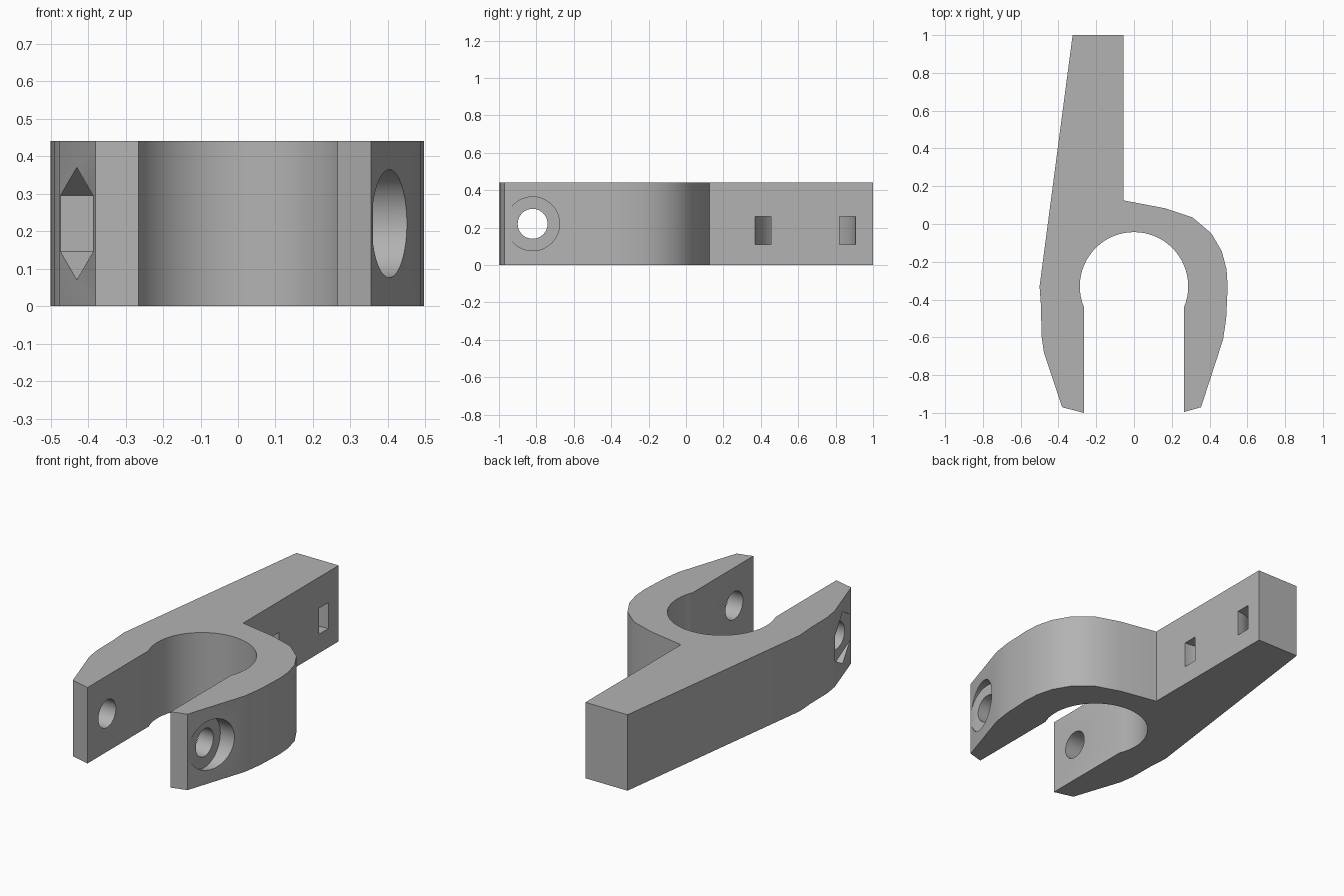
import bpy
import bmesh
from math import pi, cos, sin, radians
from mathutils import Matrix

if "Cube" in bpy.data.objects:
    bpy.data.objects.remove(bpy.data.objects["Cube"], do_unlink=True)

HEIGHT = 0.44
MID = HEIGHT / 2
BOLT_Y = -0.82

grey = bpy.data.materials.new("grey plastic")
grey.use_nodes = True
colour = (0.45, 0.45, 0.45, 1)
grey.diffuse_color = colour
grey.node_tree.nodes["Principled BSDF"].inputs["Base Color"].default_value = colour


def add_object(name, bm):
    bmesh.ops.recalc_face_normals(bm, faces=bm.faces)
    mesh = bpy.data.meshes.new(name)
    bm.to_mesh(mesh)
    bm.free()
    mesh.materials.append(grey)
    obj = bpy.data.objects.new(name, mesh)
    bpy.context.collection.objects.link(obj)
    return obj


def prism(name, outline, z0, z1):
    """Extrude an xy outline from z0 to z1."""
    bm = bmesh.new()
    face = bm.faces.new([bm.verts.new((x, y, z0)) for x, y in outline])
    grown = bmesh.ops.extrude_face_region(bm, geom=[face])["geom"]
    top = [v for v in grown if isinstance(v, bmesh.types.BMVert)]
    bmesh.ops.translate(bm, verts=top, vec=(0, 0, z1 - z0))
    return add_object(name, bm)


def cross_cutter(name, radius, sides, x0, x1):
    """Cylinder or hexagon along x on the bolt axis, with a corner pointing up."""
    bm = bmesh.new()
    place = Matrix.Translation(((x0 + x1) / 2, BOLT_Y, MID)) @ Matrix.Rotation(pi / 2, 4, 'Y')
    bmesh.ops.create_cone(bm, cap_ends=True, segments=sides, radius1=radius,
                          radius2=radius, depth=x1 - x0, matrix=place)
    # Put a corner of the hexagon at the top
    top = max(v.co.z for v in bm.verts)
    if top < MID + radius - 0.001:
        bmesh.ops.rotate(bm, verts=bm.verts, cent=(0, BOLT_Y, MID),
                         matrix=Matrix.Rotation(pi / sides, 3, 'X'))
    return add_object(name, bm)


def arc(cx, cy, r, start, end, steps):
    angles = [radians(start + (end - start) * i / steps) for i in range(steps + 1)]
    return [(cx + r * cos(a), cy + r * sin(a)) for a in angles]


# Clamp outline: tail, curved right arm, round bore, left arm
tail_and_right = [(-0.325, 1), (-0.055, 1), (-0.055, 0.125), (0.165, 0.083),
                  (0.31, 0.035), (0.41, -0.05), (0.465, -0.145), (0.49, -0.24),
                  (0.496, -0.33), (0.488, -0.5), (0.472, -0.61),
                  (0.355, -0.97), (0.265, -0.995)]
bore = arc(0, -0.33, 0.287, -22.6, 202.6, 40)
left_arm = [(-0.265, -1), (-0.38, -0.97), (-0.477, -0.68), (-0.49, -0.59),
            (-0.492, -0.44), (-0.5, -0.33)]
clamp = prism("clamp_body", tail_and_right + bore + left_arm, 0, HEIGHT)

# Bolt hole, bolt head recess, nut pocket and curved strap channel
channel = arc(-0.055, 0.638, 0.268, 80, 280, 40) + arc(-0.055, 0.638, 0.184, 280, 80, 40)
cutters = [
    cross_cutter("bolt_hole", 0.08, 40, -0.7, 0.7),
    cross_cutter("bolt_head_recess", 0.144, 48, 0.36, 0.7),
    cross_cutter("nut_pocket", 0.15, 6, -0.7, -0.387),
    prism("strap_channel", channel, 0.11, 0.26),
]
for cutter in cutters:
    cutter.hide_render = True
    cut = clamp.modifiers.new(cutter.name, 'BOOLEAN')
    cut.operation = 'DIFFERENCE'
    cut.solver = 'EXACT'
    cut.object = cutter

# Bake the cuts and drop the cutters
graph = bpy.context.evaluated_depsgraph_get()
baked = bpy.data.meshes.new_from_object(clamp.evaluated_get(graph))
clamp.modifiers.clear()
clamp.data = baked
for cutter in cutters:
    bpy.data.objects.remove(cutter, do_unlink=True)

# Smooth the curved walls, keep the corners crisp
bpy.ops.object.select_all(action='DESELECT')
clamp.select_set(True)
bpy.context.view_layer.objects.active = clamp
bpy.ops.object.shade_smooth_by_angle(angle=radians(26))
